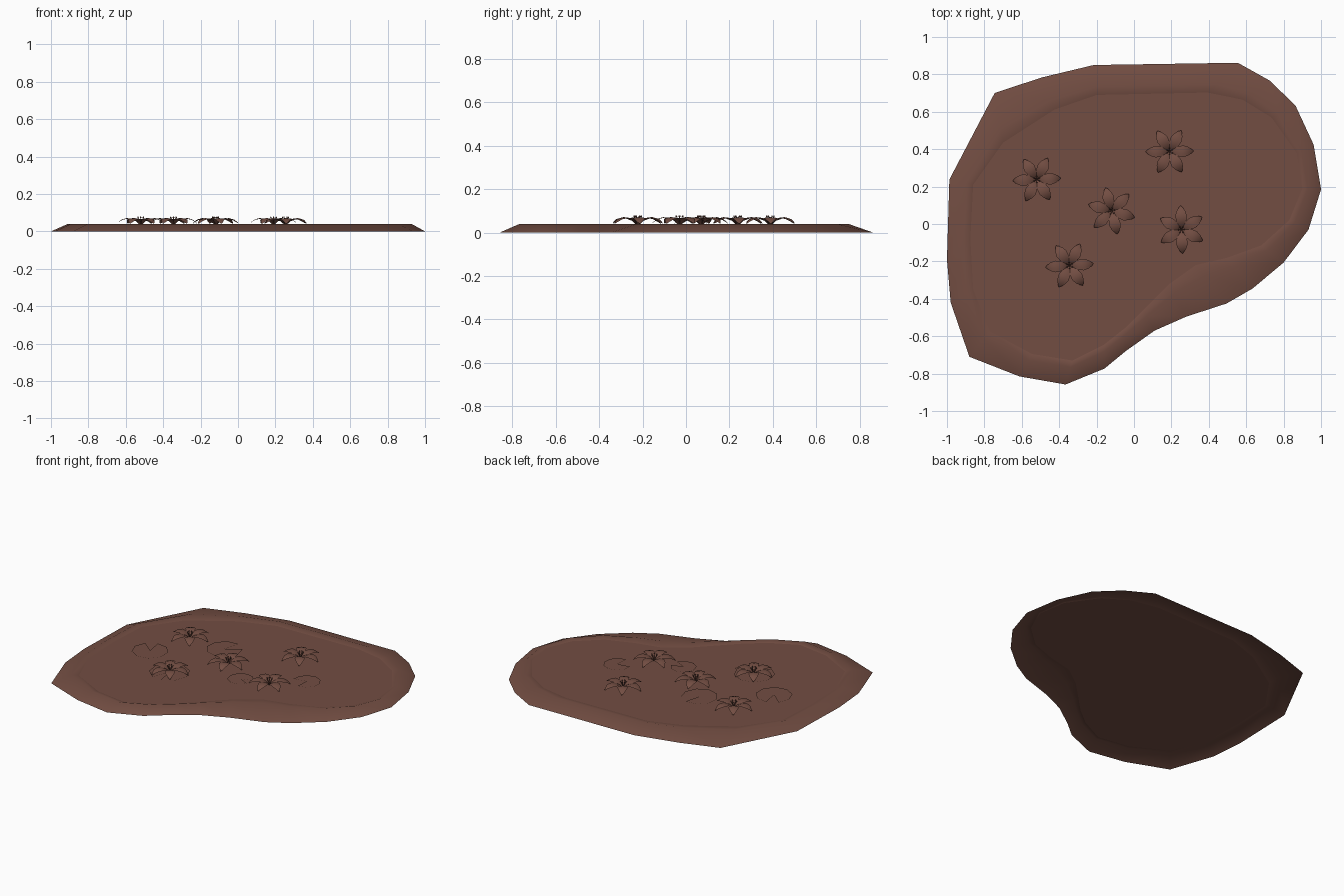
import bpy, bmesh
from math import radians, cos, sin
from mathutils import Vector, Matrix

if "Cube" in bpy.data.objects:
    bpy.data.objects.remove(bpy.data.objects["Cube"])

brown = bpy.data.materials.new("brown")
brown.diffuse_color = (0.17, 0.075, 0.055, 1)
brown.use_nodes = True
brown.node_tree.nodes["Principled BSDF"].inputs["Base Color"].default_value = brown.diffuse_color


def finish(bm, name, smooth=False):
    mesh = bpy.data.meshes.new(name)
    bmesh.ops.recalc_face_normals(bm, faces=bm.faces)
    if sum(f.normal.z for f in bm.faces) < 0:
        bmesh.ops.reverse_faces(bm, faces=bm.faces)
    for f in bm.faces:
        f.smooth = smooth
    bm.to_mesh(mesh)
    bm.free()
    mesh.materials.append(brown)
    obj = bpy.data.objects.new(name, mesh)
    bpy.context.collection.objects.link(obj)
    return obj


def strip(bm, a, b, closed=False):
    n = len(a)
    for i in range(n if closed else n - 1):
        j = (i + 1) % n
        bm.faces.new((a[i], a[j], b[j], b[i]))


# Pond outline: foot of the bank and waterline
outer = [(-.745, .70), (-.495, .783), (-.215, .85), (.555, .862), (.725, .767),
         (.863, .634), (.96, .425), (1, .185), (.933, -.03), (.80, -.206),
         (.634, -.345), (.495, -.425), (.28, -.495), (.11, -.57), (-.045, -.68),
         (-.158, -.773), (-.366, -.858), (-.612, -.815), (-.88, -.71),
         (-.98, -.42), (-1, -.19), (-.987, .238)]
inner = [(-.70, .435), (-.425, .612), (-.20, .69), (.393, .703), (.58, .665),
         (.735, .57), (.87, .38), (.90, .19), (.83, .02), (.68, -.115),
         (.50, -.18), (.33, -.22), (.19, -.32), (.05, -.46), (-.04, -.55),
         (-.16, -.645), (-.33, -.73), (-.545, -.695), (-.77, -.575),
         (-.86, -.35), (-.875, -.08), (-.86, .21)]

# Bank: slopes up to a ridge, then dips to the water
bm = bmesh.new()
rings = []
for t, z in ((1, 0), (.28, .04), (0, .03)):
    rings.append([bm.verts.new(Vector(i).lerp(Vector(o), t).to_3d() + Vector((0, 0, z)))
                  for i, o in zip(inner, outer)])
strip(bm, rings[0], rings[1], True)
strip(bm, rings[1], rings[2], True)
finish(bm, "bank", True)

# Water surface
bm = bmesh.new()
bm.faces.new([bm.verts.new((x, y, .03)) for x, y in inner])
finish(bm, "water")

# Lily pads: flat discs with a notch (x, y, radius, notch direction, notch width)
pads = [(-.617, -.045, .112, 120, 40), (-.262, .23, .112, 55, 40),
        (.41, .137, .086, 228, 75), (.062, -.062, .08, -5, 40),
        (-.345, -.228, .125, 265, 30)]
for k, (x, y, r, a, w) in enumerate(pads):
    bm = bmesh.new()
    pts = [(x, y)]
    for i in range(9):
        ang = radians(a + w / 2 + (360 - w) * i / 8)
        pts.append((x + r * cos(ang), y + r * sin(ang)))
    bm.faces.new([bm.verts.new((px, py, .035)) for px, py in pts])
    finish(bm, f"lily_pad_{k + 1}")

# Petal stations: distance out, height, half width
petal = [(.004, .036, .005), (.022, .056, .015), (.048, .068, .027),
         (.075, .071, .031), (.1, .064, .023), (.118, .051, .011), (.128, .041, .001)]


def flower(name, x, y, turn):
    place = Matrix.Translation((x, y, 0))
    bm = bmesh.new()
    for i in range(6):
        rot = place @ Matrix.Rotation(radians(turn + 60 * i), 4, 'Z')
        lines = [[bm.verts.new(rot @ Vector((r, s * w, z - .12 * abs(s) * w)))
                  for r, z, w in petal] for s in (-1, -.5, 0, .5, 1)]
        for a, b in zip(lines, lines[1:]):
            strip(bm, a, b)
    finish(bm, name + "_petals", True)

    # Stamens: thin leaning stalks with small tips
    bm = bmesh.new()
    for i in range(6):
        rot = place @ Matrix.Rotation(radians(turn + 30 + 60 * i), 4, 'Z')
        lean = Matrix.Rotation(radians(24), 4, 'Y')
        bmesh.ops.create_cone(bm, segments=5, radius1=.0015, radius2=.0015, depth=.042,
                              matrix=rot @ Matrix.Translation((.008, 0, .055)) @ lean)
        bmesh.ops.create_uvsphere(bm, u_segments=6, v_segments=4, radius=.004,
                                  matrix=rot @ Matrix.Translation((.0165, 0, .075)))
    finish(bm, name + "_stamens", True)


for k, (x, y, turn) in enumerate([(-.52, .238, 3), (-.12, .07, 44), (.19, .388, 1),
                                  (.254, -.03, 32), (-.345, -.222, 4)]):
    flower(f"flower_{k + 1}", x, y, turn)
